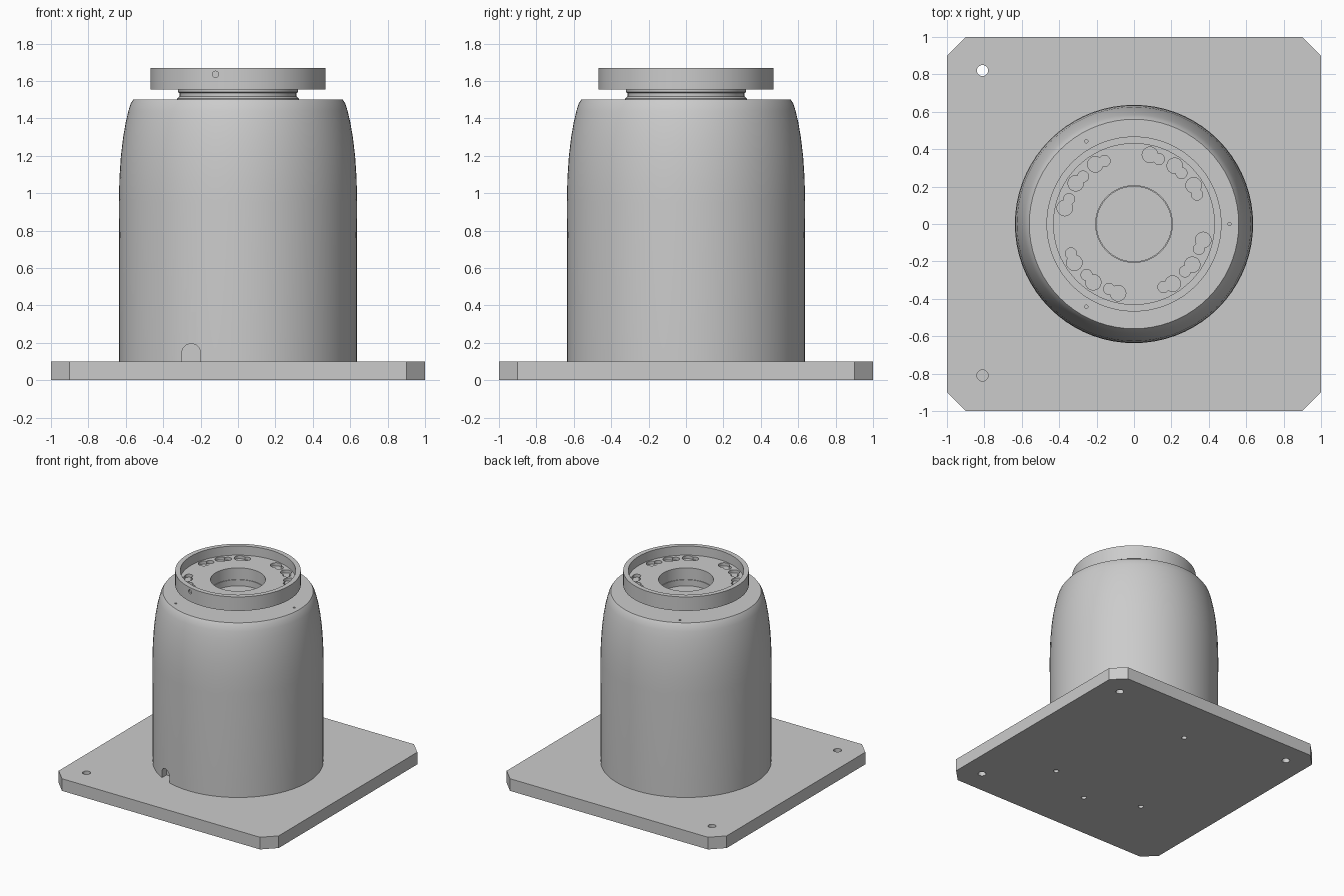
import bpy, bmesh, math
from math import sin, cos, radians, pi
from mathutils import Matrix, Vector

cube = bpy.data.objects.get("Cube")
if cube:
    bpy.data.objects.remove(cube, do_unlink=True)

grey = bpy.data.materials.new("plain grey")
grey.use_nodes = True
colour = (0.6, 0.6, 0.6, 1)
grey.diffuse_color = colour
grey.node_tree.nodes["Principled BSDF"].inputs["Base Color"].default_value = colour


def make_object(name, bm):
    bmesh.ops.recalc_face_normals(bm, faces=bm.faces)
    mesh = bpy.data.meshes.new(name)
    bm.to_mesh(mesh)
    bm.free()
    obj = bpy.data.objects.new(name, mesh)
    bpy.context.collection.objects.link(obj)
    mesh.materials.append(grey)
    return obj


def lathe(name, profile, sides=72):
    """Spin a closed (radius, z) profile that starts and ends on the axis."""
    bm = bmesh.new()
    verts = [bm.verts.new((r, 0, z)) for r, z in profile]
    edges = [bm.edges.new(pair) for pair in zip(verts, verts[1:])]
    bmesh.ops.spin(bm, geom=verts + edges, cent=(0, 0, 0), axis=(0, 0, 1),
                   angle=2 * pi, steps=sides, use_merge=True)
    bmesh.ops.remove_doubles(bm, verts=bm.verts, dist=1e-4)
    return make_object(name, bm)


def add_pin(bm, x, y, low, high, radius, sides=20):
    """Vertical cylinder between two heights."""
    bmesh.ops.create_cone(bm, cap_ends=True, segments=sides, radius1=radius,
                          radius2=radius, depth=high - low,
                          matrix=Matrix.Translation((x, y, (low + high) / 2)))


def add_bore(bm, x, z, front, back, radius):
    """Cylinder running from front to back."""
    place = Matrix.Translation((x, (front + back) / 2, z))
    bmesh.ops.create_cone(bm, cap_ends=True, segments=24, radius1=radius,
                          radius2=radius, depth=back - front,
                          matrix=place @ Matrix.Rotation(pi / 2, 4, 'X'))


def cut(obj, bm):
    """Subtract the cutter shapes and drop the cutter."""
    cutter = make_object("cutter", bm)
    cutter.hide_render = True
    mod = obj.modifiers.new("cut", 'BOOLEAN')
    mod.operation = 'DIFFERENCE'
    mod.solver = 'EXACT'
    mod.use_self = True
    mod.object = cutter
    select(obj)
    bpy.ops.object.modifier_apply(modifier=mod.name)
    bpy.data.objects.remove(cutter, do_unlink=True)


def select(obj):
    bpy.ops.object.select_all(action='DESELECT')
    obj.select_set(True)
    bpy.context.view_layer.objects.active = obj


def smooth(obj):
    select(obj)
    bpy.ops.object.shade_smooth_by_angle(angle=radians(30))


# Base plate: square with chamfered corners
bm = bmesh.new()
bmesh.ops.create_cube(bm, size=1, matrix=Matrix.Translation((0, 0, 0.05))
                      @ Matrix.Diagonal((2, 2, 0.1, 1)))
uprights = [e for e in bm.edges
            if abs(e.verts[0].co.z - e.verts[1].co.z) > 0.05]
bmesh.ops.bevel(bm, geom=uprights, offset=0.1, segments=1, affect='EDGES')
base_plate = make_object("base_plate", bm)

# Corner mounting holes and bolt holes on the underside
bm = bmesh.new()
add_pin(bm, -0.81, 0.82, -0.1, 0.2, 0.03)
add_pin(bm, -0.81, -0.81, 0.02, 0.2, 0.03)
for y in (-0.81, 0.81):
    add_pin(bm, 0.82, y, -0.1, 0.08, 0.03)
for angle in (90, -45, -90, -135):
    a = radians(angle)
    add_pin(bm, 0.59 * cos(a), 0.59 * sin(a), -0.1, 0.06, 0.02)
cut(base_plate, bm)

# Rounded housing with a flat top
body = lathe("body", [(0, 0.1), (0.635, 0.1), (0.637, 0.95), (0.634, 1.08),
                      (0.626, 1.2), (0.614, 1.3), (0.6, 1.38), (0.586, 1.44),
                      (0.573, 1.48), (0.56, 1.5), (0.2, 1.5), (0.2, 1.45),
                      (0, 1.45)])

# Arched cable notch and small holes in the top
bm = bmesh.new()
add_bore(bm, -0.25, 0.145, -0.8, -0.5, 0.05)
bmesh.ops.create_cube(bm, size=1, matrix=Matrix.Translation((-0.25, -0.65, 0.11))
                      @ Matrix.Diagonal((0.0999, 0.3, 0.07, 1)))
for i in range(3):
    a = 2 * pi * i / 3
    add_pin(bm, 0.51 * cos(a), 0.51 * sin(a), 1.46, 1.6, 0.009, 12)
cut(body, bm)
smooth(body)

# Neck and flanged ring with a recessed floor and an open centre
bm_profile = [(0.205, 1.49), (0.325, 1.49), (0.325, 1.507), (0.312, 1.517),
              (0.312, 1.535), (0.322, 1.54), (0.322, 1.555), (0.468, 1.555),
              (0.468, 1.67), (0.43, 1.67), (0.43, 1.595), (0.205, 1.595),
              (0.205, 1.49)]
top_ring = lathe("top_ring", bm_profile)

# Keyhole sockets in four groups of three, and the set screw hole
bm = bmesh.new()
for group in range(4):
    for offset in (-22, 0, 22):
        middle = 52 + 90 * group + offset
        for radius, turn, size in ((0.38, 3, 0.042), (0.372, -5, 0.03)):
            a = radians(middle + turn)
            add_pin(bm, radius * cos(a), radius * sin(a), 1.57, 1.63, size, 16)
add_bore(bm, -0.12, 1.635, -0.6, -0.435, 0.017)
cut(top_ring, bm)
smooth(top_ring)
